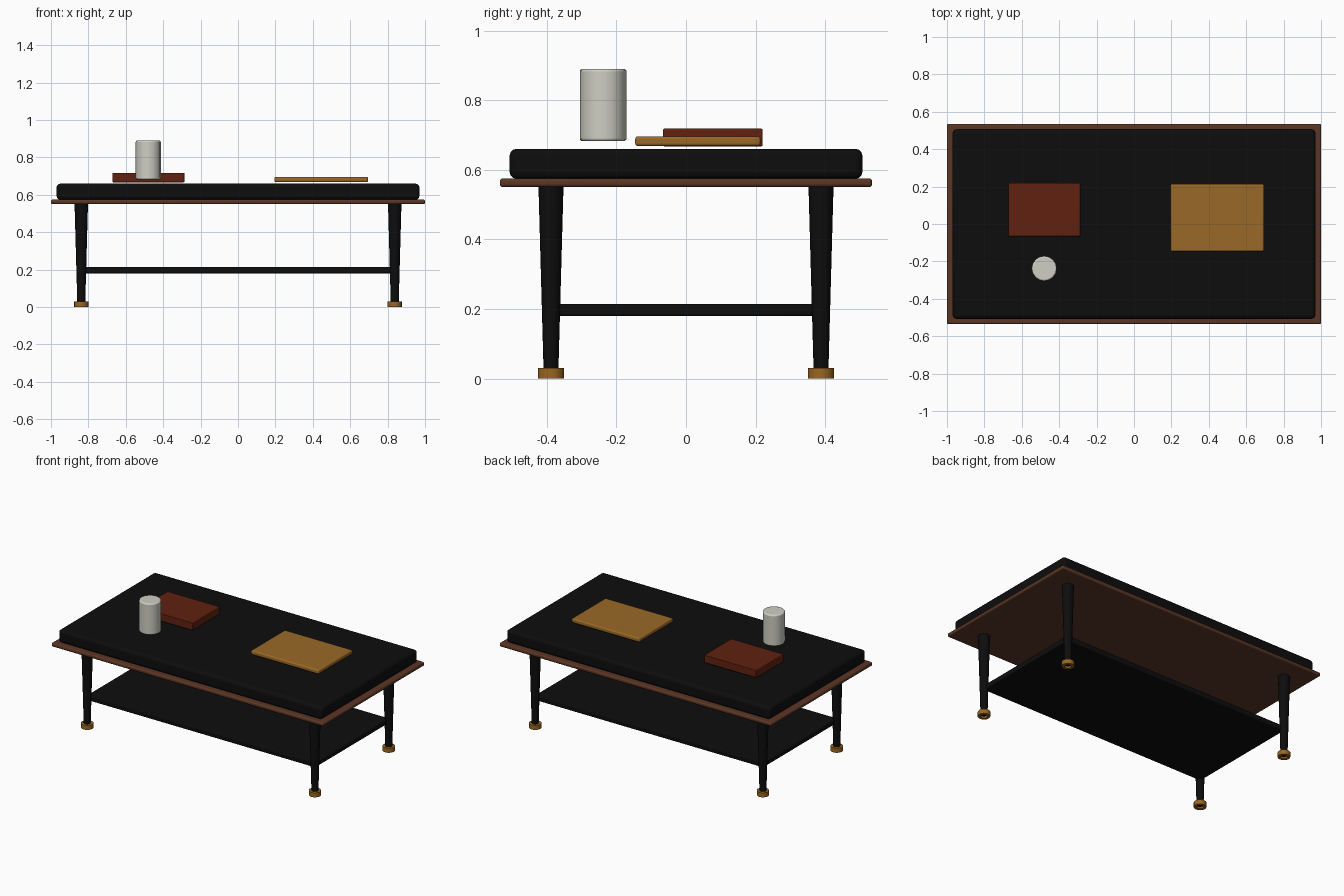
import bpy
import bmesh
from math import radians

cube = bpy.data.objects.get("Cube")
if cube:
    bpy.data.objects.remove(cube, do_unlink=True)


def material(name, r, g, b):
    m = bpy.data.materials.new(name)
    m.use_nodes = True
    m.diffuse_color = (r, g, b, 1)
    m.node_tree.nodes["Principled BSDF"].inputs["Base Color"].default_value = (r, g, b, 1)
    return m


BLACK = material("black", 0.004, 0.004, 0.004)
WOOD = material("brown wood", 0.105, 0.037, 0.018)
RED = material("dark red", 0.115, 0.015, 0.005)
OCHRE = material("ochre", 0.32, 0.14, 0.02)
BRASS = material("brass", 0.33, 0.135, 0.015)
WHITE = material("off white", 0.62, 0.62, 0.55)


def finish(ob, name, mat, bevel=0, segments=3):
    ob.name = name
    ob.data.name = name
    ob.data.materials.append(mat)
    if bevel:
        mod = ob.modifiers.new("soft_edges", "BEVEL")
        mod.width = bevel
        mod.segments = segments
        mod.limit_method = "ANGLE"
    bpy.ops.object.shade_smooth_by_angle(angle=radians(35))
    return ob


def box(name, mat, xs, ys, zs, bevel):
    """Rounded box spanning the given ranges."""
    spans = (xs, ys, zs)
    bpy.ops.mesh.primitive_cube_add(size=1, location=[sum(s) / 2 for s in spans])
    ob = bpy.context.object
    for v in ob.data.vertices:
        for i, (lo, hi) in enumerate(spans):
            v.co[i] *= hi - lo
    return finish(ob, name, mat, bevel)


def turned(name, mat, x, y, z0, z1, r0, r1, sides, bevel=0):
    """Tapered round part from z0 to z1."""
    bpy.ops.mesh.primitive_cone_add(vertices=sides, radius1=r0, radius2=r1,
                                    depth=z1 - z0, location=(x, y, (z0 + z1) / 2))
    return finish(bpy.context.object, name, mat, bevel)


def ring(name, mat, x, y, height, inner, outer, sides):
    """Foot collar that is open in the middle."""
    ob = turned(name, mat, x, y, 0, height, outer, outer, sides)
    bm = bmesh.new()
    bm.from_mesh(ob.data)
    caps = [f for f in bm.faces if abs(f.normal.z) > 0.9]
    bmesh.ops.inset_individual(bm, faces=caps, thickness=outer - inner)
    bmesh.ops.bridge_loops(bm, edges=[e for f in caps for e in f.edges])
    bmesh.ops.delete(bm, geom=[f for f in caps if f.is_valid], context="FACES_ONLY")
    bmesh.ops.recalc_face_normals(bm, faces=bm.faces[:])
    bm.to_mesh(ob.data)
    bm.free()
    bpy.ops.object.shade_smooth_by_angle(angle=radians(35))
    return ob


# Table top, padded surface and lower shelf
box("table_top", WOOD, (-1, 1), (-0.535, 0.535), (0.55, 0.575), 0.009)
box("top_pad", BLACK, (-0.97, 0.97), (-0.507, 0.507), (0.574, 0.66), 0.02)
box("lower_shelf", BLACK, (-0.84, 0.84), (-0.388, 0.388), (0.18, 0.214), 0.006)

# Legs with brass feet
for side, x in (("right", -0.838), ("left", 0.838)):
    for end, y in (("front", -0.388), ("back", 0.388)):
        turned(f"{end}_{side}_leg", BLACK, x, y, 0.012, 0.552, 0.021, 0.036, 16)
        ring(f"{end}_{side}_foot", BRASS, x, y, 0.03, 0.02, 0.038, 16)

# Things lying on the table
box("red_book", RED, (-0.672, -0.287), (-0.066, 0.22), (0.667, 0.718), 0.004)
box("ochre_book", OCHRE, (0.195, 0.695), (-0.146, 0.214), (0.668, 0.696), 0.008)
turned("candle", WHITE, -0.48, -0.238, 0.682, 0.89, 0.067, 0.067, 16, 0.008)
